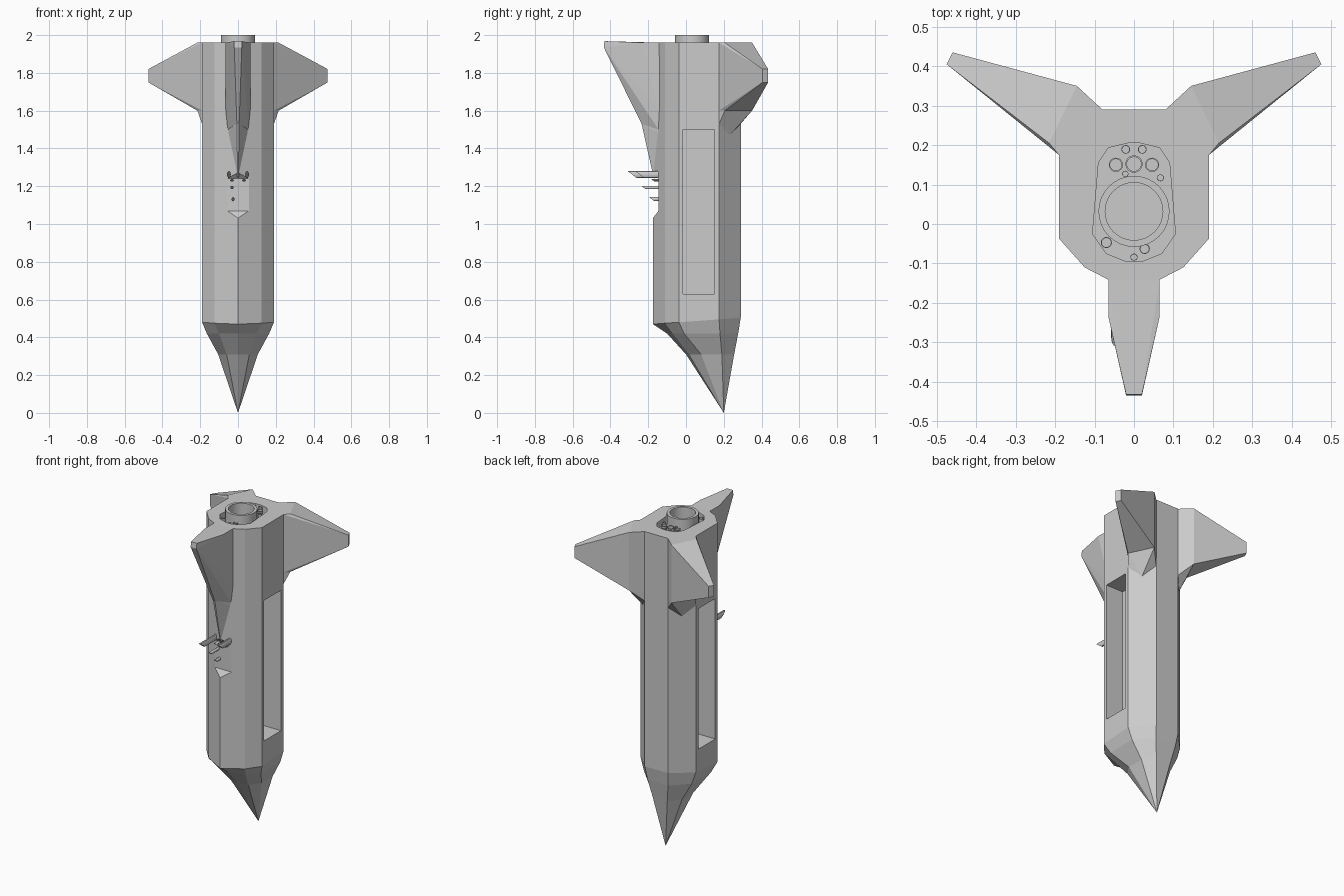
import bpy, bmesh, math
from mathutils import Vector

if "Cube" in bpy.data.objects:
    bpy.data.objects.remove(bpy.data.objects["Cube"])

grey = bpy.data.materials.new("light_grey")
grey.diffuse_color = (0.6, 0.6, 0.6, 1)
grey.use_nodes = True
grey.node_tree.nodes["Principled BSDF"].inputs["Base Color"].default_value = grey.diffuse_color


def finish(name, bm, smooth=False):
    bmesh.ops.recalc_face_normals(bm, faces=bm.faces)
    me = bpy.data.meshes.new(name)
    bm.to_mesh(me)
    bm.free()
    me.materials.append(grey)
    ob = bpy.data.objects.new(name, me)
    bpy.context.collection.objects.link(ob)
    if smooth:
        bpy.ops.object.select_all(action='DESELECT')
        ob.select_set(True)
        bpy.context.view_layer.objects.active = ob
        bpy.ops.object.shade_smooth_by_angle(angle=math.radians(35))
    return ob


def loft(name, rings, caps=True, closed=False, smooth=False):
    """Skin a list of equal rings; a ring of one point makes a tip."""
    bm = bmesh.new()
    vs = [[bm.verts.new(p) for p in r] for r in rings]
    pairs = list(zip(vs, vs[1:]))
    if closed:
        pairs.append((vs[-1], vs[0]))
    for a, b in pairs:
        n = max(len(a), len(b))
        for i in range(n):
            j = (i + 1) % n
            if len(a) == 1:
                bm.faces.new((a[0], b[j], b[i]))
            else:
                bm.faces.new((a[i], a[j], b[j], b[i]))
    if caps:
        for r in (vs[0], vs[-1]):
            if len(r) > 2:
                bm.faces.new(r)
    return finish(name, bm, smooth)


def hull(name, pts):
    bm = bmesh.new()
    for p in pts:
        bm.verts.new(p)
    res = bmesh.ops.convex_hull(bm, input=bm.verts)
    bmesh.ops.delete(bm, geom=[v for v in bm.verts if not v.link_faces], context='VERTS')
    bmesh.ops.dissolve_limit(bm, angle_limit=0.01, verts=bm.verts, edges=bm.edges)
    return finish(name, bm)


def mirrored(half):
    """Complete a half outline (front centre to back) across x = 0."""
    return half + [(-p[0], *p[1:]) for p in reversed(half) if p[0] > 0.001]


def cut(ob, cutter):
    m = ob.modifiers.new("cut", 'BOOLEAN')
    m.operation, m.solver, m.object = 'DIFFERENCE', 'EXACT', cutter
    bpy.ops.object.select_all(action='DESELECT')
    ob.select_set(True)
    bpy.context.view_layer.objects.active = ob
    bpy.ops.object.modifier_apply(modifier=m.name)
    bpy.data.objects.remove(cutter)


def circle(x, y, r, z, n):
    return [(x + r * math.cos(2 * math.pi * i / n), y + r * math.sin(2 * math.pi * i / n), z)
            for i in range(n)]


def tube(name, x, y, ro, ri, z0, z1, n=16):
    loft(name, [circle(x, y, ro, z0, n), circle(x, y, ro, z1, n),
                circle(x, y, ri, z1, n), circle(x, y, ri, z0, n)],
         caps=False, closed=True, smooth=True)


# body with pointed, off-centre lower end
TOP = 1.96
outline = [(0, -.175), (.125, -.11), (.19, -.037), (.19, .175), (.08, .29)]
shoulder = [.47, .475, .48, .495, .505]
upper_nose = [(0, -.10), (.10, -.07), (.165, -.01), (.165, .18), (.07, .276)]
lower_nose = [(0, 0), (.06, .015), (.105, .08), (.105, .19), (.05, .255)]
body = loft("body", [
    [(0, .2, 0)],
    mirrored([(x, y, .31) for x, y in lower_nose]),
    mirrored([(x, y, .42) for x, y in upper_nose]),
    mirrored([(x, y, z) for (x, y), z in zip(outline, shoulder)]),
    mirrored([(x, y, TOP) for x, y in outline])])

# long side windows
for s in (1, -1):
    rect = [(-.015, .63), (.15, .63), (.15, 1.5), (-.015, 1.5)]
    cut(body, loft("window_cutter", [[(s * x, y, z) for y, z in rect] for x in (.07, .3)]))

# opening in the top deck
deck = mirrored([(.02, -.095), (.07, -.075), (.105, -.025), (.09, .155), (.065, .193), (.015, .205)])
FLOOR = 1.80
cut(body, loft("deck_cutter", [[(x, y, z) for x, y in deck] for z in (FLOOR, 2.1)]))

# shallow notch on the front edge
notch = [(-.2, 1.0), (-.145, 1.07), (-.145, 1.24), (-.2, 1.30)]
cut(body, loft("notch_cutter", [[(x, y, z) for y, z in notch] for x in (-.2, .2)]))

# front fin
both = lambda pts: pts + [(-x, y, z) for x, y, z in pts]
hull("front_fin", both([(.065, -.142, TOP), (.065, -.235, TOP), (.02, -.432, 1.968),
                        (.02, -.435, 1.935), (.065, -.14, 1.6), (.055, -.145, 1.5),
                        (.006, -.235, 1.53)]))
hull("front_fin_keel", both([(.065, -.135, 1.6), (.055, -.14, 1.48), (.006, -.235, 1.53),
                             (.002, -.17, 1.24), (.002, -.14, 1.27)]))

# rear fins
for s, side in ((1, "right"), (-1, "left")):
    root = [(.08, .29), (.145, .35), (.215, .205), (.19, .175)]
    tip = [(.46, .435), (.475, .405)]
    hull(side + "_fin", [(s * x, y, z) for x, y in root for z in (1.6, TOP)] +
         [(s * x, y, z) for x, y in tip for z in (1.75, 1.82)])
    hull(side + "_fin_keel", [(s * x, y, 1.6) for x, y in root] +
         [(s * .08, .289, 1.53), (s * .19, .175, 1.53), (s * .135, .232, 1.47)])

# main pipe and small pipes in the deck opening
tube("main_pipe", 0, .032, .09, .073, FLOOR - .01, 2.0, 32)
pipes = [(0, .152, .022), (-.046, .15, .018), (.046, .15, .018), (-.021, .189, .011),
         (.021, .189, .011), (-.022, .127, .008), (.067, .117, .009),
         (-.07, -.047, .014), (.027, -.063, .013), (0, -.084, .009)]
for i, (x, y, r) in enumerate(pipes):
    tube("small_pipe_%d" % i, x, y, r, r * .82, FLOOR - .01, 1.955)

# slant-cut rods sticking out of the front notch: x, z, x radius, z radius, tip y
rods = [(-.048, 1.262, .010, .019, -.31), (.048, 1.262, .010, .019, -.27),
        (-.032, 1.232, .009, .006, -.185), (.032, 1.232, .009, .006, -.185),
        (-.032, 1.193, .008, .009, -.237), (-.026, 1.132, .008, .010, -.195)]
for i, (x, z, rx, rz, tip) in enumerate(rods):
    c = circle(0, 0, 1, 0, 12)
    loft("front_rod_%d" % i,
         [[(x + a * rx, -.12, z + b * rz) for a, b, _ in c],
          [(x + a * rx, tip + (1 - b) * rz * 1.3, z + b * rz) for a, b, _ in c]], smooth=True)
